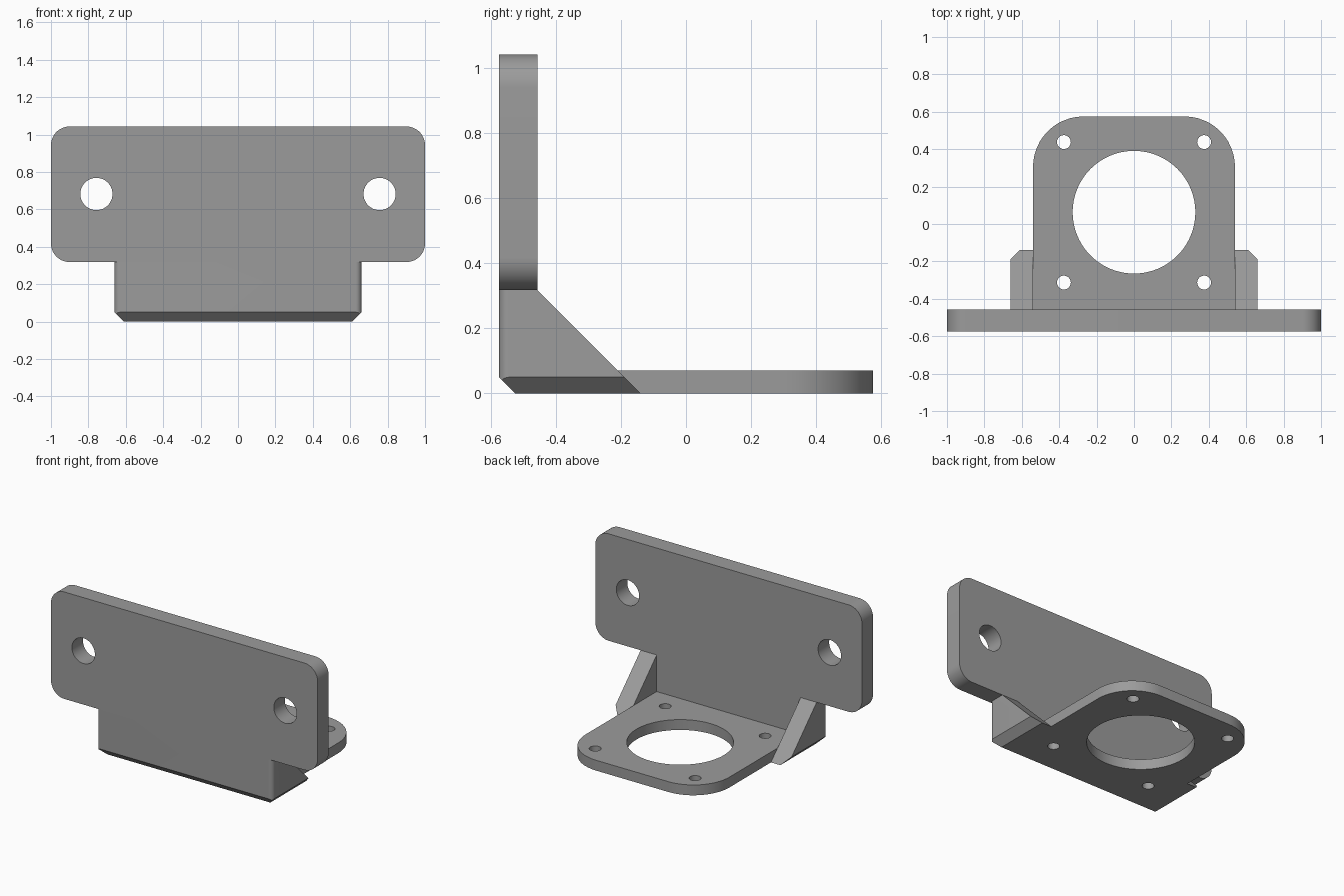
import bpy, bmesh, math
from mathutils import Vector

if "Cube" in bpy.data.objects:
    bpy.data.objects.remove(bpy.data.objects["Cube"])

grey = bpy.data.materials.new("grey")
grey.diffuse_color = (0.33, 0.33, 0.33, 1)
grey.use_nodes = True
grey.node_tree.nodes["Principled BSDF"].inputs["Base Color"].default_value = grey.diffuse_color


def make_object(name, bm):
    bmesh.ops.recalc_face_normals(bm, faces=bm.faces)
    mesh = bpy.data.meshes.new(name)
    bm.to_mesh(mesh)
    bm.free()
    mesh.materials.append(grey)
    obj = bpy.data.objects.new(name, mesh)
    bpy.context.collection.objects.link(obj)
    return obj


def outline(x0, x1, v0, v1, radii):
    """Rectangle with corner radii, anticlockwise from the lower left."""
    pts = []
    corners = [(x0, v0, 1, 1), (x1, v0, -1, 1), (x1, v1, -1, -1), (x0, v1, 1, -1)]
    for i, ((x, v, sx, sv), r) in enumerate(zip(corners, radii)):
        steps = 12 if r else 0
        for k in range(steps + 1):
            a = math.pi + (i + k / max(steps, 1)) * math.pi / 2
            pts.append((x + sx * r + r * math.cos(a), v + sv * r + r * math.sin(a))
                       if r else (x, v))
    return pts


def slab(name, pts, start, depth, axis):
    """Extrude a flat outline along y or z."""
    bm = bmesh.new()
    place = (lambda a, b: (a, start, b)) if axis == 'Y' else (lambda a, b: (a, b, start))
    face = bm.faces.new([bm.verts.new(place(a, b)) for a, b in pts])
    ext = bmesh.ops.extrude_face_region(bm, geom=[face])
    offset = Vector((0, depth, 0) if axis == 'Y' else (0, 0, depth))
    bmesh.ops.translate(bm, vec=offset,
                        verts=[g for g in ext['geom'] if isinstance(g, bmesh.types.BMVert)])
    return make_object(name, bm)


def circle(x, v, r, n=64):
    return [(x + r * math.cos(2 * math.pi * k / n), v + r * math.sin(2 * math.pi * k / n))
            for k in range(n)]


def combine(target, other, operation):
    """Apply a boolean and remove the helper."""
    mod = target.modifiers.new("combine", 'BOOLEAN')
    mod.object, mod.operation, mod.solver = other, operation, 'EXACT'
    bpy.context.view_layer.objects.active = target
    bpy.ops.object.modifier_apply(modifier=mod.name)
    bpy.data.objects.remove(other)


# Lower wall and side gussets: one block trimmed by chamfer and slope planes
bracket = slab("mounting_bracket",
               outline(-0.66, 0.66, -0.575, -0.10, [0.03, 0.03, 0, 0]), 0, 0.318, 'Z')
bm = bmesh.new()
bm.from_mesh(bracket.data)
for co, no in [((0, -0.575, 0.05), (0, -1, -1)),
               ((0.66, 0, 0.05), (1, 0, -1)),
               ((-0.66, 0, 0.05), (-1, 0, -1)),
               ((0, -0.457, 0.318), (0, 1, 1))]:
    bmesh.ops.bisect_plane(bm, geom=bm.verts[:] + bm.edges[:] + bm.faces[:],
                           plane_co=co, plane_no=no, clear_outer=True)
    bmesh.ops.holes_fill(bm, edges=[e for e in bm.edges if e.is_boundary])
bmesh.ops.remove_doubles(bm, verts=bm.verts, dist=0.0001)
bmesh.ops.recalc_face_normals(bm, faces=bm.faces)
bm.to_mesh(bracket.data)
bm.free()

# Space between the gussets
combine(bracket, slab("pocket", outline(-0.54, 0.54, -0.457, 0.3, [0] * 4), -0.5, 1.5, 'Z'),
        'DIFFERENCE')

# Motor base and upright plate
combine(bracket, slab("base", outline(-0.54, 0.54, -0.5, 0.575, [0, 0, 0.27, 0.27]),
                      0, 0.07, 'Z'), 'UNION')
combine(bracket, slab("upright", outline(-1, 1, 0.318, 1.043, [0.1] * 4),
                      -0.575, 0.118, 'Y'), 'UNION')

# Large bore and screw holes
combine(bracket, slab("bore", circle(0, 0.063, 0.328, 96), -0.2, 0.4, 'Z'), 'DIFFERENCE')
for side in (-1, 1):
    for y in (-0.313, 0.438):
        combine(bracket, slab("screw_hole", circle(side * 0.375, y, 0.037, 32),
                              -0.2, 0.4, 'Z'), 'DIFFERENCE')
    combine(bracket, slab("wall_hole", circle(side * 0.757, 0.682, 0.086),
                          -0.8, 0.6, 'Y'), 'DIFFERENCE')

# Smooth the curved walls, keep the edges crisp
bpy.ops.object.select_all(action='DESELECT')
bracket.select_set(True)
bpy.context.view_layer.objects.active = bracket
bpy.ops.object.shade_smooth_by_angle(angle=math.radians(30))
